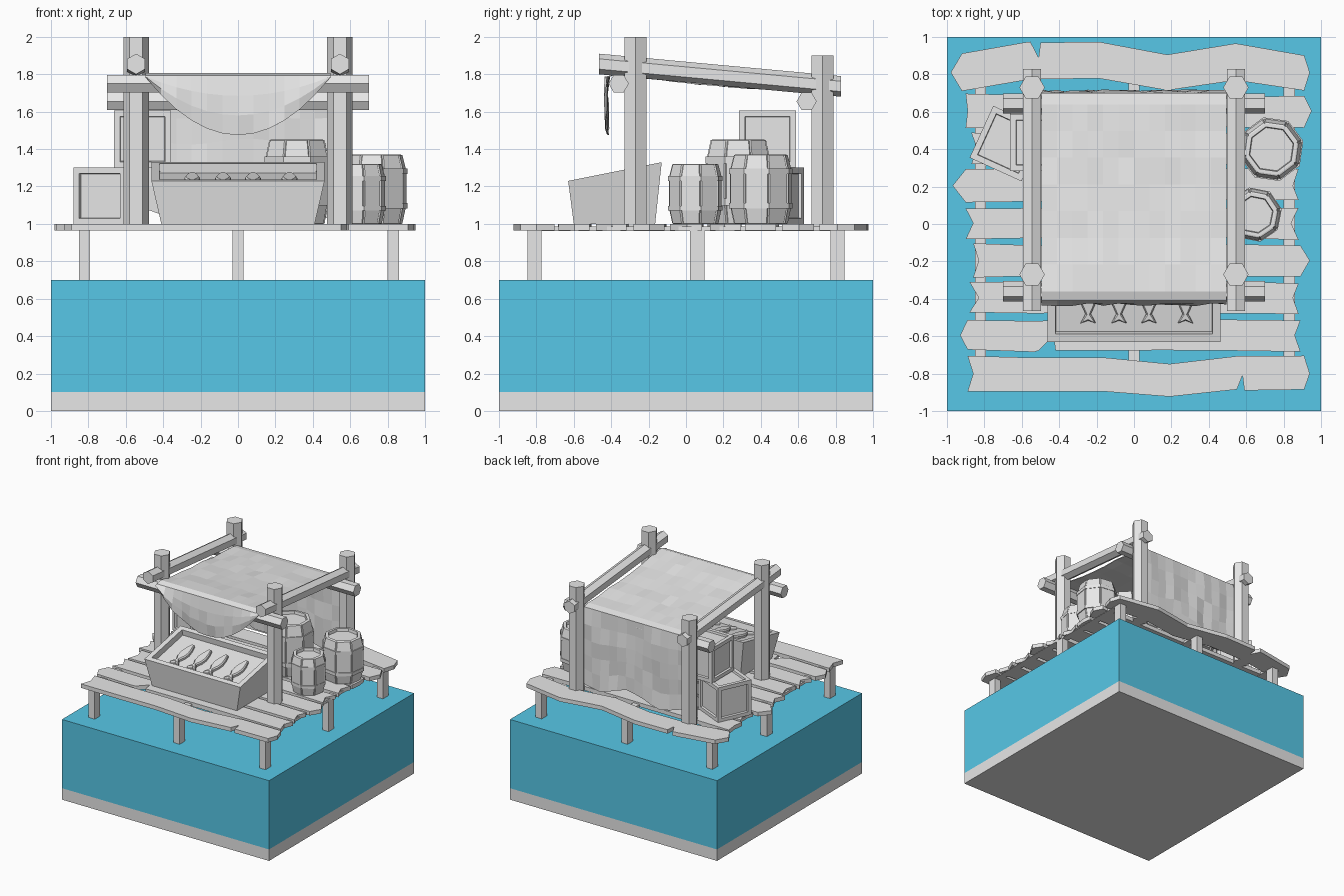
import bpy, bmesh, math, random
from mathutils import Vector, Matrix

random.seed(4)
if "Cube" in bpy.data.objects:
    bpy.data.objects.remove(bpy.data.objects["Cube"])


def material(name, rgb):
    m = bpy.data.materials.new(name)
    m.use_nodes = True
    m.diffuse_color = (*rgb, 1)
    m.node_tree.nodes["Principled BSDF"].inputs["Base Color"].default_value = (*rgb, 1)
    return m


GREY = material("plain grey", (0.8, 0.8, 0.8))
WATER = material("water blue", (0.11, 0.66, 0.92))


def finish(name, bm, mat=GREY, matrix=Matrix()):
    bmesh.ops.recalc_face_normals(bm, faces=bm.faces)
    mesh = bpy.data.meshes.new(name)
    bm.to_mesh(mesh)
    bm.free()
    mesh.materials.append(mat)
    ob = bpy.data.objects.new(name, mesh)
    ob.matrix_world = matrix
    bpy.context.collection.objects.link(ob)
    return ob


def loft(rings):
    """Skin equal rings of points and cap both ends."""
    bm = bmesh.new()
    loops = [[bm.verts.new(p) for p in ring] for ring in rings]
    for a, b in zip(loops, loops[1:]):
        for i in range(len(a)):
            j = (i + 1) % len(a)
            bm.faces.new((a[i], a[j], b[j], b[i]))
    bm.faces.new(loops[0][::-1])
    bm.faces.new(loops[-1])
    bmesh.ops.recalc_face_normals(bm, faces=bm.faces)
    bm.faces.ensure_lookup_table()
    return bm


def prism(outline, z0, z1):
    return loft([[(x, y, z) for x, y in outline] for z in (z0, z1)])


def box(name, x, y, z, mat=GREY):
    outline = [(x[0], y[0]), (x[1], y[0]), (x[1], y[1]), (x[0], y[1])]
    return finish(name, prism(outline, *z), mat)


def pole(name, start, end, r, u):
    """Six-sided log; u points at one of its corners."""
    start, end, u = Vector(start), Vector(end), Vector(u)
    v = (end - start).normalized().cross(u)
    ring = [r * (math.cos(k * math.pi / 3) * u + math.sin(k * math.pi / 3) * v) for k in range(6)]
    finish(name, loft([[p + o for o in ring] for p in (start, end)]))


def recess(bm, faces, width, depth):
    bmesh.ops.inset_individual(bm, faces=faces, thickness=width)
    bmesh.ops.inset_individual(bm, faces=faces, thickness=0.004, depth=-depth)


# Ground slab and water
box("ground_slab", (-1, 1), (-1, 1), (0, 0.1))
box("water_block", (-1, 1), (-1, 1), (0.1, 0.7), WATER)

# Dock legs and the joists that carry the deck
for x in (-0.82, 0, 0.83):
    box("deck_joist", (x - 0.03, x + 0.03), (-0.84, 0.84), (0.962, 0.985))
    for y in (-0.81, 0.06, 0.81):
        box("dock_leg", (x - 0.03, x + 0.03), (y - 0.038, y + 0.038), (0.7, 0.97))


# Deck planks: wavy edges, jagged ends, some with a split
def plank(y, width, left, right, tips, wave=(0,) * 6, split=None):
    h = width / 2
    xs = [left + (right - left) * k / 5 for k in range(6)]
    low = [(x, y + w - h + random.uniform(-0.008, 0.008)) for x, w in zip(xs, wave)]
    high = [(x, y + w + h + random.uniform(-0.008, 0.008)) for x, w in zip(xs, wave)]
    if split:
        x, side = split
        edge = low if side < 0 else high
        ey = y + wave[1 if x < 0 else 4] + side * h
        edge += [(x - 0.04, ey), (x + 0.04, ey - side * 0.08), (x + 0.05, ey)]
        edge.sort()
    ends = [(right + tips[1], y + wave[5])], [(left - tips[0], y + wave[0])]
    finish("deck_plank", prism(low + ends[0] + high[::-1] + ends[1], 0.965, 1.0))


plank(0.81, 0.19, -0.92, 0.91, (0.06, 0.03), (0, 0.065, 0.065, 0.005, 0.06, 0), (-0.55, 1))
plank(-0.80, 0.18, -0.89, 0.91, (-0.03, 0.03), (0, 0, 0, -0.04, 0, 0), (0.54, -1))
plank(-0.595, 0.165, -0.89, 0.89, (0.04, -0.03), split=(-0.47, -1))
for y, left, right, tips in (
        (-0.395, -0.88, 0.88, (-0.05, -0.03)), (-0.195, -0.86, 0.89, (-0.03, 0.05)),
        (0.005, -0.90, 0.88, (-0.04, -0.04)), (0.205, -0.90, 0.88, (0.07, -0.03)),
        (0.405, -0.87, 0.88, (-0.03, 0.01)), (0.605, -0.90, 0.91, (-0.01, 0.04))):
    plank(y, 0.168, left, right, tips)

# Shelter frame
for side in (-0.545, 0.545):
    pole("front_post", (side, -0.27, 0.965), (side, -0.27, 2.0), 0.068, (1, 0, 0))
    pole("back_post", (side, 0.73, 0.965), (side, 0.73, 1.9), 0.068, (1, 0, 0))
    pole("side_rail", (side, -0.465, 1.855), (side, 0.83, 1.735), 0.055, (0, 0, 1))
pole("front_rail", (-0.7, -0.36, 1.75), (0.7, -0.36, 1.75), 0.054, (0, 1, 0))
pole("back_rail", (-0.7, 0.645, 1.655), (0.7, 0.645, 1.655), 0.054, (0, 1, 0))

# Cloth: curved front flap, sloping roof, long back curtain
bm = bmesh.new()
columns = []
for i in range(13):
    t = i / 6 - 1
    x = 0.495 * t
    drop = 0.31 * (1 - t * t) + 0.005
    hem = 1.05 + 0.04 * math.sin(5 * t + 1)
    path = [(-0.425, 1.79 - drop * k / 3) for k in (3, 2, 1)] + [(-0.41, 1.793)]
    path += [(-0.36 + k / 7, 1.808 - 0.09 * k / 7 - 0.012 * math.sin(math.pi * k / 7))
             for k in range(8)]
    path += [(0.70, 1.705)] + [(0.71, 1.70 + (hem - 1.70) * k / 5) for k in range(1, 6)]
    column = []
    for k, (y, z) in enumerate(path):
        inner = 4 < k < 11
        dy = random.uniform(-0.014, 0.01) if k > 12 or k < 2 else 0
        dz = random.uniform(-0.008, 0.008) if inner else 0
        column.append(bm.verts.new((x, y + dy, z + dz)))
    columns.append(column)
for a, b in zip(columns, columns[1:]):
    for k in range(len(a) - 1):
        bm.faces.new((a[k], b[k], b[k + 1], a[k + 1]))
cloth = finish("cloth_canopy", bm)
cloth.modifiers.new("thickness", "SOLIDIFY").thickness = 0.006


# Display tray with sloping open top
def rect(w, front, back, zf, zb):
    return [(-w, front, zf), (w, front, zf), (w, back, zb), (-w, back, zb)]


bm = loft([rect(0.41, -0.6, -0.165, 1.0, 1.0), rect(0.463, -0.63, -0.13, 1.23, 1.33)])
recess(bm, [bm.faces[-1]], 0.06, 0.05)
finish("display_tray", bm)

# Fish lying on the tray floor, tails to the front
half = [(0.04, -0.15), (0.014, -0.10), (0.036, -0.05), (0.042, 0.0), (0.032, 0.06), (0.012, 0.12)]
outline = [(0, -0.135)] + half + [(-x, y) for x, y in half[::-1]]
for x in (-0.245, -0.08, 0.08, 0.275):
    bm = prism(outline, 0, 0.02)
    bmesh.ops.inset_region(bm, faces=[bm.faces[-1]], thickness=0.008, depth=0.01)
    place = Matrix.Translation((x, -0.38, 1.226)) @ Matrix.Rotation(math.atan(0.2), 4, "X")
    finish("fish", bm, matrix=place)


# Barrels: eight raised staves, two hoops, sunken lid
def ring8(r, z):
    return [(r * math.cos(k * math.pi / 4), r * math.sin(k * math.pi / 4), z) for k in range(8)]


def barrel(x, y, r, h, turn):
    place = Matrix.Translation((x, y, 1.0)) @ Matrix.Rotation(turn, 4, "Z")
    profile = ((0.82, 0), (0.95, 0.27), (0.95, 0.77), (0.82, 1))
    bm = loft([ring8(r * a, h * b) for a, b in profile])
    staves, lid = bm.faces[:-2], bm.faces[-1]
    bmesh.ops.inset_individual(bm, faces=staves, thickness=0.006, depth=0.007)
    recess(bm, [lid], 0.018, 0.025)
    finish("barrel", bm, matrix=place)
    for z in (0.25, 0.75):
        finish("barrel_hoop", loft([ring8(r * 1.02, h * (z - 0.03)), ring8(r * 1.02, h * (z + 0.05))]),
               matrix=place)


barrel(0.735, 0.40, 0.172, 0.37, 0.25)
barrel(0.645, 0.05, 0.145, 0.32, 0.2)
barrel(0.315, 0.28, 0.185, 0.45, 0.39)

# Crates with sunken panels
for x, y, z, turn in ((-0.677, 0.43, 1.15, -24.5), (-0.51, 0.435, 1.453, 0)):
    bm = bmesh.new()
    bmesh.ops.create_cube(bm, size=0.305)
    recess(bm, bm.faces[:], 0.045, 0.018)
    finish("crate", bm, matrix=Matrix.Translation((x, y, z)) @ Matrix.Rotation(math.radians(turn), 4, "Z"))
